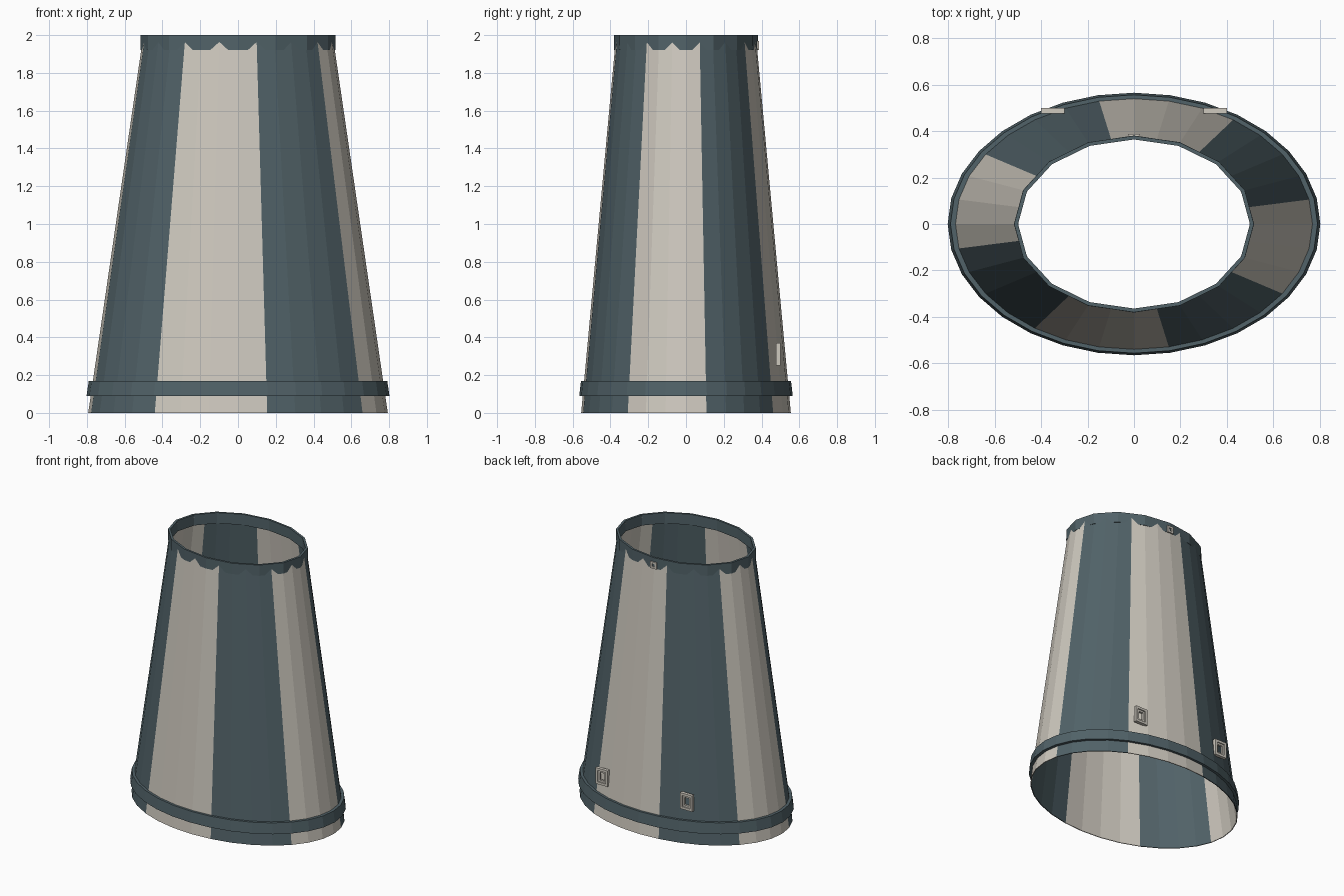
import bpy, bmesh, math

if "Cube" in bpy.data.objects:
    bpy.data.objects.remove(bpy.data.objects["Cube"])


def material(name, rgb):
    m = bpy.data.materials.new(name)
    m.diffuse_color = (*rgb, 1)
    m.use_nodes = True
    m.node_tree.nodes["Principled BSDF"].inputs["Base Color"].default_value = m.diffuse_color
    return m


TEAL = material("dark teal", (0.082, 0.122, 0.138))
CREAM = material("warm cream", (0.62, 0.585, 0.52))


def make_object(name, bm, mats):
    bmesh.ops.recalc_face_normals(bm, faces=bm.faces)
    me = bpy.data.meshes.new(name)
    bm.to_mesh(me)
    bm.free()
    for m in mats:
        me.materials.append(m)
    ob = bpy.data.objects.new(name, me)
    bpy.context.collection.objects.link(ob)
    return ob


def oval_tube(name, profile, sides, mats, rule=None):
    """Sweep a closed profile of (rx, ry, z) points around an oval."""
    bm = bmesh.new()
    rings = []
    for rx, ry, z in profile:
        rings.append([bm.verts.new((rx * math.cos(math.tau * i / sides),
                                    ry * math.sin(math.tau * i / sides), z))
                      for i in range(sides)])
    for k in range(len(rings)):
        a, b = rings[k], rings[(k + 1) % len(rings)]
        for i in range(sides):
            j = (i + 1) % sides
            f = bm.faces.new((a[i], a[j], b[j], b[i]))
            if rule:
                f.material_index = rule(i)
    return make_object(name, bm, mats)


def wall_radii(z, inset=0.0):
    return (0.793 - 0.146 * z - inset, 0.555 - 0.0926 * z - inset, z)


# Tapered wall: eight alternating stripes, four facets each
def stripe(i):
    return ((i - 1) // 4) % 2


TOP = 1.98
oval_tube("striped_wall",
          [wall_radii(0), wall_radii(TOP),
           wall_radii(TOP, 0.006), wall_radii(0, 0.006)],
          32, [CREAM, TEAL],
          lambda i: 1 - stripe(i))

# Raised band near the wide end
oval_tube("lower_band",
          [(0.802, 0.565, 0.09), (0.790, 0.556, 0.17),
           wall_radii(0.17, 0.002), wall_radii(0.09, 0.002)],
          32, [TEAL])

# Coarser collar whose flats sink into the wall, leaving a scalloped edge
oval_tube("upper_collar",
          [(0.517, 0.381, 1.92), (0.516, 0.380, 2.0),
           (0.499, 0.364, 2.0), (0.499, 0.364, 1.92)],
          16, [TEAL])


def frame(name, centre, w, h, border, depth):
    """Rectangular open frame standing in the xz plane."""
    cx, cy, cz = centre
    bm = bmesh.new()
    loops = []
    for inset, dy in ((0, -1), (0, 1), (border, 1), (border, -1)):
        a, b = w / 2 - inset, h / 2 - inset
        loops.append([bm.verts.new((cx + sx * a, cy + dy * depth / 2, cz + sz * b))
                      for sx, sz in ((-1, -1), (1, -1), (1, 1), (-1, 1))])
    for k in range(4):
        p, q = loops[k], loops[(k + 1) % 4]
        for i in range(4):
            j = (i + 1) % 4
            bm.faces.new((p[i], p[j], q[j], q[i]))
    return make_object(name, bm, [CREAM])


# Pair of stepped buckles on the back, plus a small one on the collar
for side, label in ((-1, "left"), (1, "right")):
    x = 0.35 * side
    frame("buckle_outer_" + label, (x, 0.488, 0.31), 0.10, 0.12, 0.018, 0.024)
    frame("buckle_inner_" + label, (x, 0.484, 0.31), 0.066, 0.086, 0.014, 0.016)
frame("collar_buckle", (0, 0.381, 1.945), 0.05, 0.05, 0.014, 0.012)
